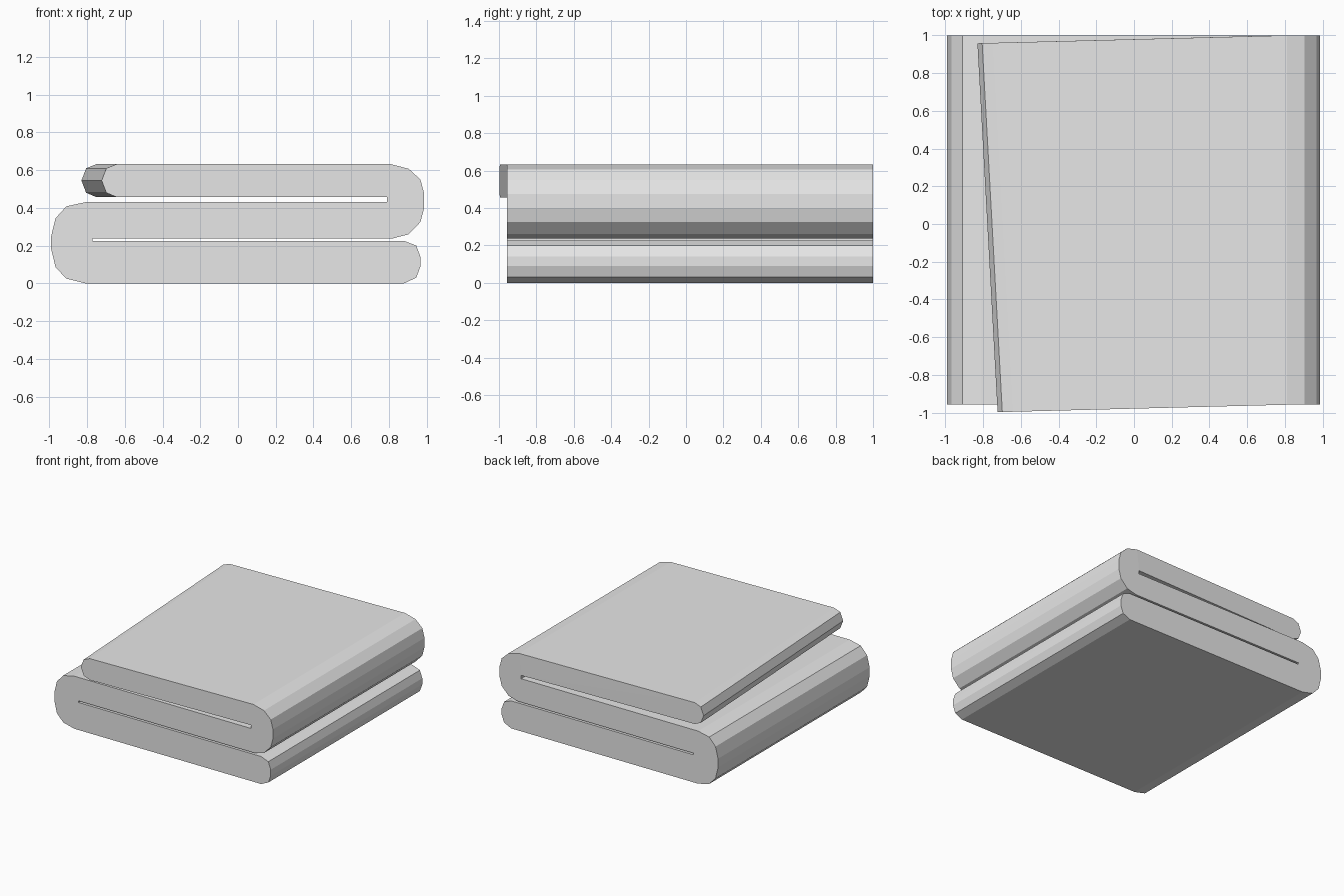
import bpy, bmesh

if "Cube" in bpy.data.objects:
    bpy.data.objects.remove(bpy.data.objects["Cube"])

# One light grey cloth colour
cloth = bpy.data.materials.new("light grey cloth")
cloth.diffuse_color = (0.8, 0.8, 0.8, 1)
cloth.use_nodes = True
cloth.node_tree.nodes["Principled BSDF"].inputs["Base Color"].default_value = cloth.diffuse_color

# Side profile (x, z): lower layer, lower slit, right-hand fold
right_part = [(0.88, 0), (0.945, 0.03), (0.967, 0.09), (0.967, 0.14), (0.945, 0.2), (0.88, 0.225),
              (-0.77, 0.225), (-0.77, 0.238),
              (0.82, 0.238), (0.905, 0.26), (0.967, 0.325), (0.987, 0.40),
              (0.987, 0.475), (0.967, 0.55), (0.905, 0.607), (0.81, 0.632)]
# Loose end of the top layer, skewed between front and back
flap = [(-0.75, 0.632), (-0.805, 0.61), (-0.83, 0.545), (-0.805, 0.48), (-0.75, 0.457)]
# Upper slit and left-hand fold
left_part = [(0.79, 0.457), (0.79, 0.43), (-0.81, 0.43), (-0.91, 0.408), (-0.967, 0.345), (-0.99, 0.252),
             (-0.99, 0.18), (-0.967, 0.085), (-0.91, 0.025), (-0.81, 0)]


def ring(bm, y, flap_shift):
    """One end of the cloth; the flap is pulled sideways and forward."""
    pts = [(x, y, z) for x, z in right_part]
    pts += [(x + flap_shift, y - 0.04 * (0.8 - x - flap_shift) / 1.55, z) for x, z in flap]
    pts += [(x, y, z) for x, z in left_part]
    return [bm.verts.new(p) for p in pts]


bm = bmesh.new()
front = ring(bm, -0.958, 0.107)
back = ring(bm, 1.0, 0.0)
n = len(front)
for i in range(n):
    j = (i + 1) % n
    bm.faces.new((front[i], front[j], back[j], back[i]))

# End faces: folded body and angled flap are separate flat faces
a = len(right_part)
b = a + len(flap)
caps = []
for r in (front, back):
    caps.append(bm.faces.new(r[:a] + r[b:]))
    caps.append(bm.faces.new(r[a - 1:b + 1]))
bmesh.ops.recalc_face_normals(bm, faces=bm.faces[:])
bmesh.ops.triangulate(bm, faces=caps, ngon_method='EAR_CLIP')

mesh = bpy.data.meshes.new("folded_towel")
bm.to_mesh(mesh)
bm.free()
mesh.materials.append(cloth)
towel = bpy.data.objects.new("folded_towel", mesh)
towel.location.y = 0.0
bpy.context.collection.objects.link(towel)
